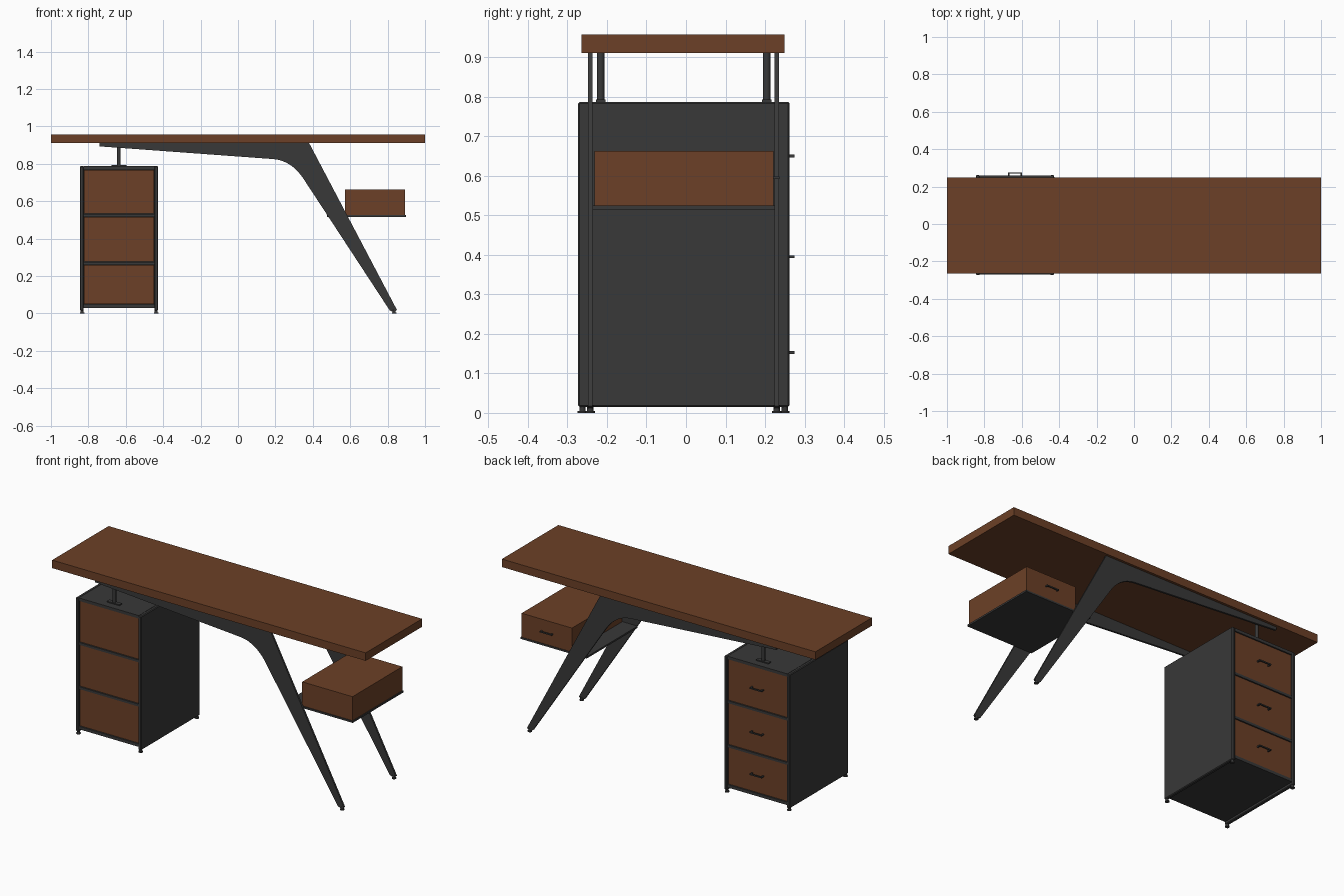
import bpy
import bmesh
from mathutils import Vector

old = bpy.data.objects.get("Cube")
if old:
    bpy.data.objects.remove(old, do_unlink=True)


def material(name, rgb):
    m = bpy.data.materials.new(name)
    m.use_nodes = True
    m.diffuse_color = (*rgb, 1)
    m.node_tree.nodes["Principled BSDF"].inputs["Base Color"].default_value = (*rgb, 1)
    return m


wood = material("brown wood", (0.15, 0.051, 0.02))
steel = material("dark steel", (0.04, 0.04, 0.04))


def finish(name, bm, mat, bevel=0):
    bmesh.ops.recalc_face_normals(bm, faces=bm.faces)
    mesh = bpy.data.meshes.new(name)
    bm.to_mesh(mesh)
    bm.free()
    mesh.materials.append(mat)
    ob = bpy.data.objects.new(name, mesh)
    bpy.context.collection.objects.link(ob)
    if bevel:
        mod = ob.modifiers.new("Bevel", "BEVEL")
        mod.width, mod.segments = bevel, 1
    return ob


def box(name, x, y, z, mat, bevel=0):
    """Box given by its (low, high) range on each axis."""
    bm = bmesh.new()
    bmesh.ops.create_cube(bm, size=1)
    for v in bm.verts:
        v.co = Vector([r[0] if c < 0 else r[1] for c, r in zip(v.co, (x, y, z))])
    return finish(name, bm, mat, bevel)


def rod(name, x, y, z, radius):
    """Upright cylinder spanning the z range."""
    bm = bmesh.new()
    bmesh.ops.create_cone(bm, cap_ends=True, segments=20,
                          radius1=radius, radius2=radius, depth=z[1] - z[0])
    bmesh.ops.translate(bm, verts=bm.verts, vec=(x, y, (z[0] + z[1]) / 2))
    ob = finish(name, bm, steel)
    for p in ob.data.polygons:
        p.use_smooth = len(p.vertices) == 4
    return ob


def foot(name, x, y, top):
    rod(name + "_pad", x, y, (0, 0.005), 0.012)
    rod(name + "_stem", x, y, (0.005, top), 0.008)


def handle(name, x, y, z, reach):
    """Bar pull on a drawer face that looks towards +y."""
    h = 0.0035
    box(name + "_bar", (x - 0.038, x + 0.038), (y + reach - 0.006, y + reach), (z - h, z + h), steel)
    for s in (-1, 1):
        c = x + s * 0.034
        box(name + "_mount", (c - 0.004, c + 0.004), (y - 0.002, y + reach - 0.003), (z - h, z + h), steel)


# Table top
box("table_top", (-1, 1), (-0.265, 0.249), (0.911, 0.957), wood)

# Flat bent legs: straight beam, rounded inner elbow, tapered leg
outline = [(-0.74, 0.911), (-0.74, 0.893), (0.19, 0.825)]
start, bend, end = Vector((0.19, 0.825)), Vector((0.285, 0.817)), Vector((0.35, 0.72))
for i in range(1, 11):
    t = i / 10
    outline.append(tuple(start * (1 - t) ** 2 + bend * 2 * t * (1 - t) + end * t ** 2))
outline += [(0.812, 0.015), (0.835, 0.007), (0.85, 0.018), (0.38, 0.911)]
for name, y0, y1 in (("front_leg", -0.248, -0.237), ("back_leg", 0.224, 0.235)):
    bm = bmesh.new()
    face = bm.faces.new([bm.verts.new((x, y0, z)) for x, z in outline])
    new = bmesh.ops.extrude_face_region(bm, geom=[face])["geom"]
    bmesh.ops.translate(bm, vec=(0, y1 - y0, 0),
                        verts=[g for g in new if isinstance(g, bmesh.types.BMVert)])
    finish(name, bm, steel)
    foot(name + "_foot", 0.835, (y0 + y1) / 2, 0.02)

# Hanging drawer on a shelf plate held between the legs
box("shelf_plate", (0.475, 0.898), (-0.237, 0.225), (0.515, 0.525), steel)
box("hanging_drawer", (0.572, 0.893), (-0.232, 0.222), (0.525, 0.663), wood)
handle("hanging_drawer_handle", 0.73, 0.222, 0.595, 0.014)

# Pedestal frame
left, right = -0.845, -0.427
for name, x in (("right_panel", (left, left + 0.02)), ("left_panel", (right - 0.02, right))):
    box(name, x, (-0.273, 0.262), (0.015, 0.787), steel, 0.004)
inner = (left + 0.018, right - 0.018)
depth = (-0.269, 0.258)
for name, z in (("pedestal_top", (0.77, 0.787)), ("upper_rail", (0.517, 0.531)),
                ("lower_rail", (0.262, 0.276)), ("pedestal_base", (0.03, 0.047))):
    box(name, inner, depth, z, steel)
box("pedestal_core", inner, (-0.25, 0.24), (0.04, 0.78), steel)

# Pedestal drawers
for name, z, grip in (("top", (0.533, 0.768), 0.65), ("middle", (0.278, 0.515), 0.395),
                      ("bottom", (0.049, 0.26), 0.153)):
    box(name + "_drawer", (left + 0.022, right - 0.022), (-0.264, 0.253), z, wood)
    handle(name + "_drawer_handle", -0.636, 0.253, grip, 0.022)

# Pedestal feet
for x in (left + 0.011, right - 0.011):
    for y in (-0.262, 0.25):
        foot("pedestal_foot", x, y, 0.035)

# Posts joining the pedestal to the table top
for y in (-0.216, 0.204):
    rod("support_post", -0.637, y, (0.787, 0.912), 0.0095)
    box("post_flange", (-0.677, -0.597), (y - 0.012, y + 0.012), (0.787, 0.793), steel)
